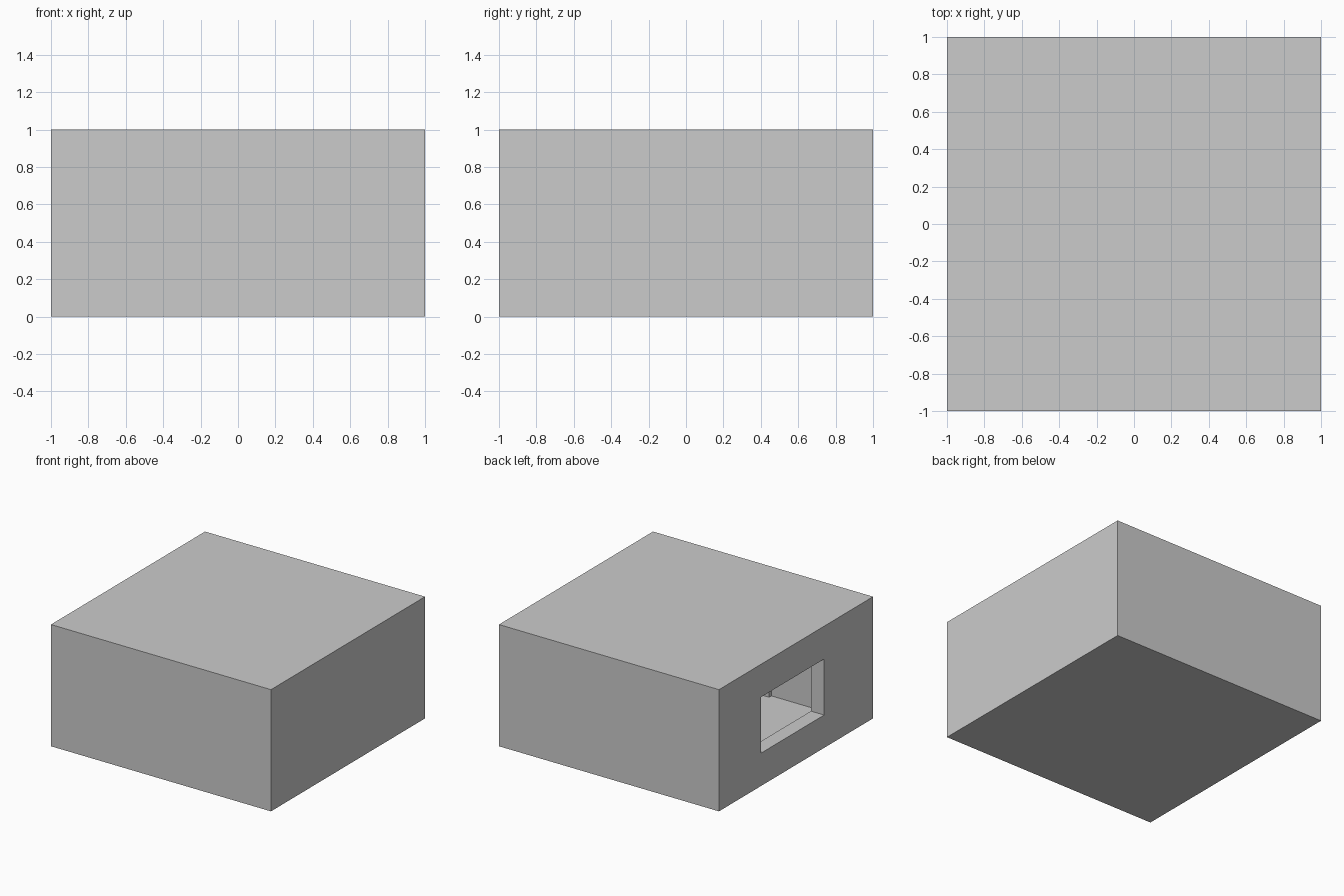
import bpy

if "Cube" in bpy.data.objects:
    bpy.data.objects.remove(bpy.data.objects["Cube"])

T = 0.12    # wall thickness
S = 0.006   # floor and roof skin


def box(name, lo, hi):
    bpy.ops.mesh.primitive_cube_add(size=1, location=[(a + b) / 2 for a, b in zip(lo, hi)])
    ob = bpy.context.object
    ob.name = name
    ob.scale = [b - a for a, b in zip(lo, hi)]
    bpy.ops.object.transform_apply(location=True, rotation=False, scale=True)
    return ob


def cut(target, cutter):
    cutter.hide_render = True
    mod = target.modifiers.new("cut", 'BOOLEAN')
    mod.operation = 'DIFFERENCE'
    mod.solver = 'EXACT'
    mod.object = cutter
    bpy.context.view_layer.objects.active = target
    bpy.ops.object.modifier_apply(modifier=mod.name)
    bpy.data.objects.remove(cutter, do_unlink=True)


# Hollow room shell
room = box("room_shell", (-1, -1, 0), (1, 1, 1))
cut(room, box("room_cavity", (-1 + T, -1 + T, S), (1 - T, 1 - T, 1 - S)))

# Single window opening in the left wall
cut(room, box("window_cutter", (-1.1, -0.365, 0.27), (-0.8, 0.455, 0.73)))

# Shallow inner ribs on the side walls
for name, y0, y1 in (("front_rib", -0.885, -0.85), ("back_rib", 0.85, 0.885)):
    box(name, (-0.16, y0, S), (-0.04, y1, 1 - S))
